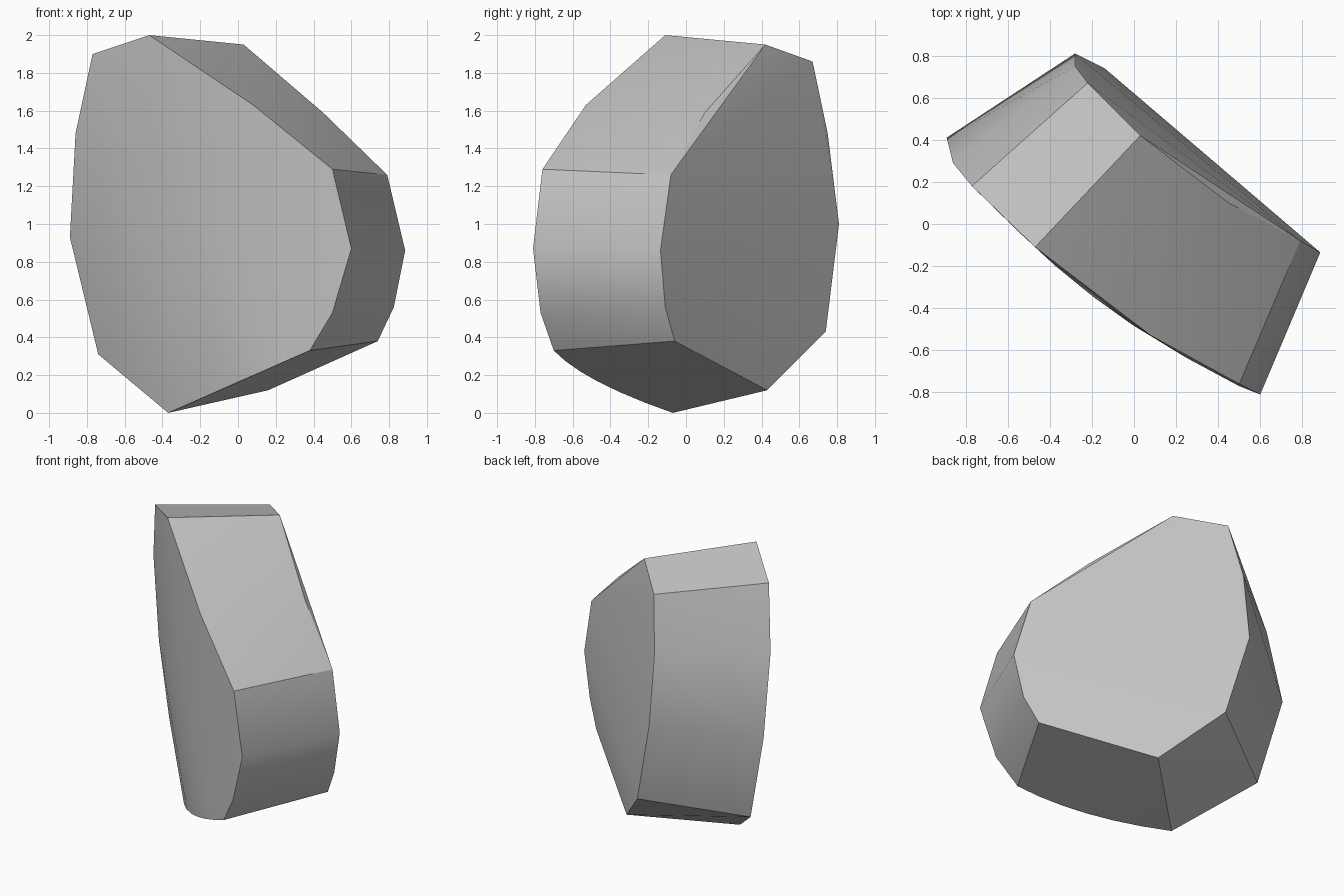
import bpy, bmesh, math
from mathutils import Vector

cube = bpy.data.objects.get("Cube")
if cube:
    bpy.data.objects.remove(cube, do_unlink=True)

grey = bpy.data.materials.new("stone grey")
grey.use_nodes = True
colour = (0.55, 0.55, 0.55, 1)
grey.diffuse_color = colour
grey.node_tree.nodes["Principled BSDF"].inputs["Base Color"].default_value = colour

# Outline of the rounded front face
front_rim = [(-.47, -.11, 2), (-.77, .18, 1.9), (-.86, .29, 1.48), (-.89, .41, .93),
             (-.74, .34, .31), (-.37, -.07, 0), (.38, -.7, .33), (.5, -.77, .53),
             (.6, -.81, .87), (.5, -.76, 1.29), (.08, -.53, 1.63)]
# Outline of the flat back face
back_rim = [(.03, .42, 1.95), (.45, .1, 1.59), (.79, -.08, 1.26), (.885, -.135, .86),
            (.825, -.11, .56), (.74, -.06, .38), (.16, .43, .12), (-.14, .74, .43),
            (-.28, .81, 1), (-.28, .75, 1.48), (-.22, .67, 1.86)]


def arc(start, end, bulge, steps):
    """Inner points of a shallow arc from start to end, bowed along bulge."""
    a, b, out = Vector(start), Vector(end), Vector(bulge)
    return [a.lerp(b, i / steps) + out * 4 * (i / steps) * (1 - i / steps)
            for i in range(1, steps)]


# Gentle swell across the front, and the curved lower edge
swell = arc((-.85, .3, 1), (.6, -.81, .9), (-.07, -.09, 0), 8)
swell += arc((-.77, .3, .45), (.48, -.76, .5), (-.045, -.06, 0), 8)
lower_edge = arc(front_rim[5], front_rim[6], (0, -.08, 0), 6)

# Wrap one convex skin around all the points
bm = bmesh.new()
for point in front_rim + back_rim + swell + lower_edge:
    bm.verts.new(point)
hull = bmesh.ops.convex_hull(bm, input=bm.verts)
loose = {g for g in hull["geom_interior"] + hull["geom_unused"]
         if isinstance(g, bmesh.types.BMVert)}
bmesh.ops.delete(bm, geom=list(loose), context='VERTS')
bmesh.ops.dissolve_limit(bm, angle_limit=math.radians(1.5),
                         verts=bm.verts, edges=bm.edges)
bmesh.ops.recalc_face_normals(bm, faces=bm.faces)

mesh = bpy.data.meshes.new("stone")
bm.to_mesh(mesh)
bm.free()
mesh.materials.append(grey)
stone = bpy.data.objects.new("stone", mesh)
bpy.context.collection.objects.link(stone)

# Smooth the swells, keep the broken edges sharp
bpy.ops.object.select_all(action='DESELECT')
stone.select_set(True)
bpy.context.view_layer.objects.active = stone
bpy.ops.object.shade_smooth_by_angle(angle=math.radians(30))
